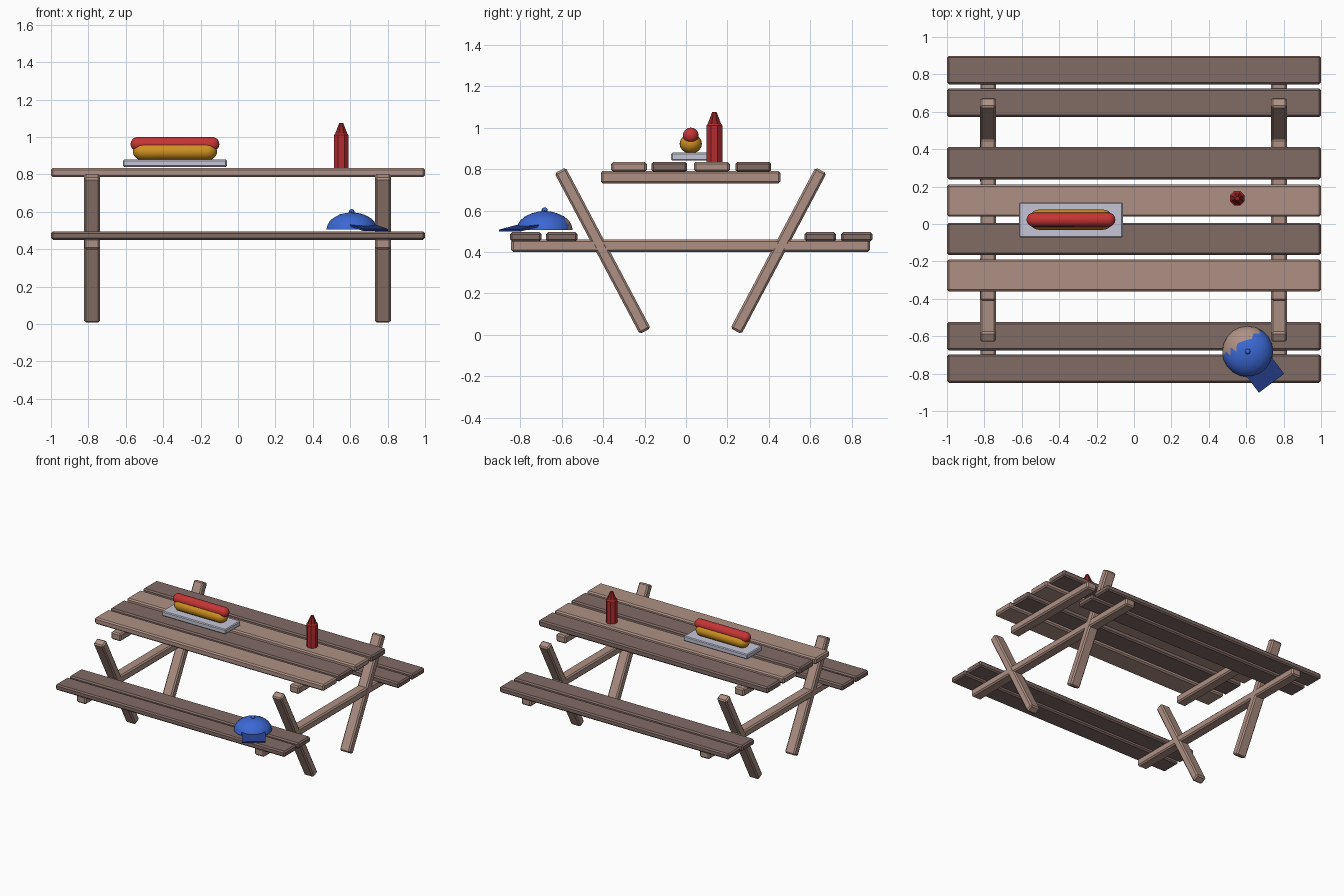
import bpy, bmesh, math
from mathutils import Matrix, Vector

cube = bpy.data.objects.get("Cube")
if cube:
    bpy.data.objects.remove(cube, do_unlink=True)


def material(name, rgb):
    m = bpy.data.materials.new(name)
    m.use_nodes = True
    color = (*rgb, 1)
    m.diffuse_color = color
    m.node_tree.nodes["Principled BSDF"].inputs["Base Color"].default_value = color
    return m


light_wood = material("light wood", (0.42, 0.28, 0.23))
dark_wood = material("dark wood", (0.22, 0.145, 0.13))
china = material("pale grey", (0.56, 0.56, 0.68))
bun_gold = material("golden bun", (0.62, 0.28, 0.015))
sausage_red = material("sausage red", (0.56, 0.035, 0.035))
bottle_red = material("bottle red", (0.45, 0.025, 0.03))
nozzle_red = material("dark red", (0.25, 0.015, 0.015))
cap_blue = material("cap blue", (0.045, 0.14, 0.66))
brim_blue = material("brim blue", (0.02, 0.05, 0.27))


def finish(name, bm, mats, smooth=False):
    """Turn a bmesh into a named object."""
    bmesh.ops.recalc_face_normals(bm, faces=bm.faces)
    mesh = bpy.data.meshes.new(name)
    bm.to_mesh(mesh)
    bm.free()
    for m in mats:
        mesh.materials.append(m)
    ob = bpy.data.objects.new(name, mesh)
    bpy.context.collection.objects.link(ob)
    if smooth:
        bpy.ops.object.select_all(action="DESELECT")
        ob.select_set(True)
        bpy.context.view_layer.objects.active = ob
        bpy.ops.object.shade_smooth_by_angle(angle=math.radians(40))
    return ob


def box(name, center, size, mat, bevel=0.01, rot=None):
    bm = bmesh.new()
    bmesh.ops.create_cube(bm, size=1, matrix=Matrix.Diagonal((*size, 1)))
    ob = finish(name, bm, [mat])
    ob.location = center
    if rot:
        ob.rotation_euler = rot
    if bevel:
        mod = ob.modifiers.new("Bevel", "BEVEL")
        mod.width = bevel
        mod.segments = 1
    return ob


def capsule(name, center, length, radius, mat, height=1.0):
    """Round-ended roll lying along x."""
    bm = bmesh.new()
    bmesh.ops.create_uvsphere(bm, u_segments=16, v_segments=10, radius=radius,
                              matrix=Matrix.Rotation(math.pi / 2, 4, "Y"))
    shift = length / 2 - radius
    # Split the sphere at its equator to stretch it into a roll
    bmesh.ops.bisect_plane(bm, geom=bm.verts[:] + bm.edges[:] + bm.faces[:],
                           plane_co=(0.001, 0, 0), plane_no=(1, 0, 0))
    for v in bm.verts:
        v.co.x += shift if v.co.x > 0.0005 else -shift
        v.co.z *= height
    ob = finish(name, bm, [mat], smooth=True)
    ob.location = center
    return ob


def lathe(name, center, profile, mat, sides=8):
    bm = bmesh.new()
    rings = []
    for r, z in profile:
        rings.append([bm.verts.new((r * math.cos(a), r * math.sin(a), z))
                      for a in (2 * math.pi * (i + 0.5) / sides for i in range(sides))])
    for low, high in zip(rings, rings[1:]):
        for i in range(sides):
            j = (i + 1) % sides
            bm.faces.new((low[i], low[j], high[j], high[i]))
    bm.faces.new(rings[0])
    bm.faces.new(rings[-1])
    ob = finish(name, bm, [mat])
    ob.location = center
    return ob


# Table top planks, alternating in colour
for i, y in enumerate((-0.275, -0.08, 0.125, 0.325)):
    box(f"table_plank_{i + 1}", (0, y, 0.81), (2, 0.172, 0.05),
        dark_wood if i % 2 else light_wood)

# Bench planks
for i, y in enumerate((-0.773, -0.6, 0.648, 0.823)):
    box(f"bench_plank_{i + 1}", (0, y, 0.473), (2, 0.152, 0.045), dark_wood)

# Trestles: crossing legs, bench beam and table beam
lean = math.atan2(0.41, 0.775)
for side, x in (("right", -0.78), ("left", 0.775)):
    box(f"bench_beam_{side}", (x, 0.022, 0.43), (0.084, 1.73, 0.06), light_wood)
    box(f"table_beam_{side}", (x, 0.022, 0.761), (0.084, 0.866, 0.06), light_wood)
    for end, s in (("front", -1), ("back", 1)):
        box(f"{end}_leg_{side}", (x, 0.022 + s * 0.424, 0.406), (0.085, 0.06, 0.877),
            light_wood, rot=(-s * lean, 0, 0))

# Plate with the filled bun
box("plate", (-0.337, 0.022, 0.86), (0.555, 0.187, 0.038), china, bevel=0.006)
capsule("bun", (-0.337, 0.023, 0.922), 0.45, 0.054, bun_gold, height=0.88)
capsule("sausage", (-0.337, 0.023, 0.962), 0.475, 0.038, sausage_red)

# Sauce bottle
lathe("bottle_body", (0.552, 0.137, 0.835),
      [(0.042, 0), (0.042, 0.175), (0.035, 0.183)], bottle_red)
lathe("bottle_nozzle", (0.552, 0.137, 1.018), [(0.035, 0), (0.012, 0.056)], nozzle_red)

# Cap crown: half a faceted ball, its rear faces in tan
forward = Vector((0.6, -0.8, 0))
cap_center = Vector((0.608, -0.682, 0.506))
bm = bmesh.new()
bmesh.ops.create_icosphere(bm, subdivisions=3, radius=0.136)
bmesh.ops.bisect_plane(bm, geom=bm.verts[:] + bm.edges[:] + bm.faces[:],
                       plane_co=(0, 0, 0), plane_no=(0, 0, 1), clear_inner=True)
bmesh.ops.holes_fill(bm, edges=[e for e in bm.edges if e.is_boundary])
for v in bm.verts:
    v.co.z *= 0.67
for f in bm.faces:
    rear = f.calc_center_median().dot(forward) < -0.055
    f.material_index = 1 if rear else 0
crown = finish("cap_crown", bm, [cap_blue, light_wood], smooth=True)
crown.location = cap_center

# Cap button
bm = bmesh.new()
bmesh.ops.create_uvsphere(bm, u_segments=8, v_segments=6, radius=0.015)
button = finish("cap_button", bm, [cap_blue], smooth=True)
button.location = cap_center + Vector((0, 0, 0.094))

# Cap brim, sloping down to the front
brim = box("cap_brim", cap_center + forward * 0.145 + Vector((0, 0, 0.011)),
           (0.168, 0.135, 0.01), brim_blue, bevel=0,
           rot=(math.radians(12), 0, math.atan2(0.6, 0.8)))
